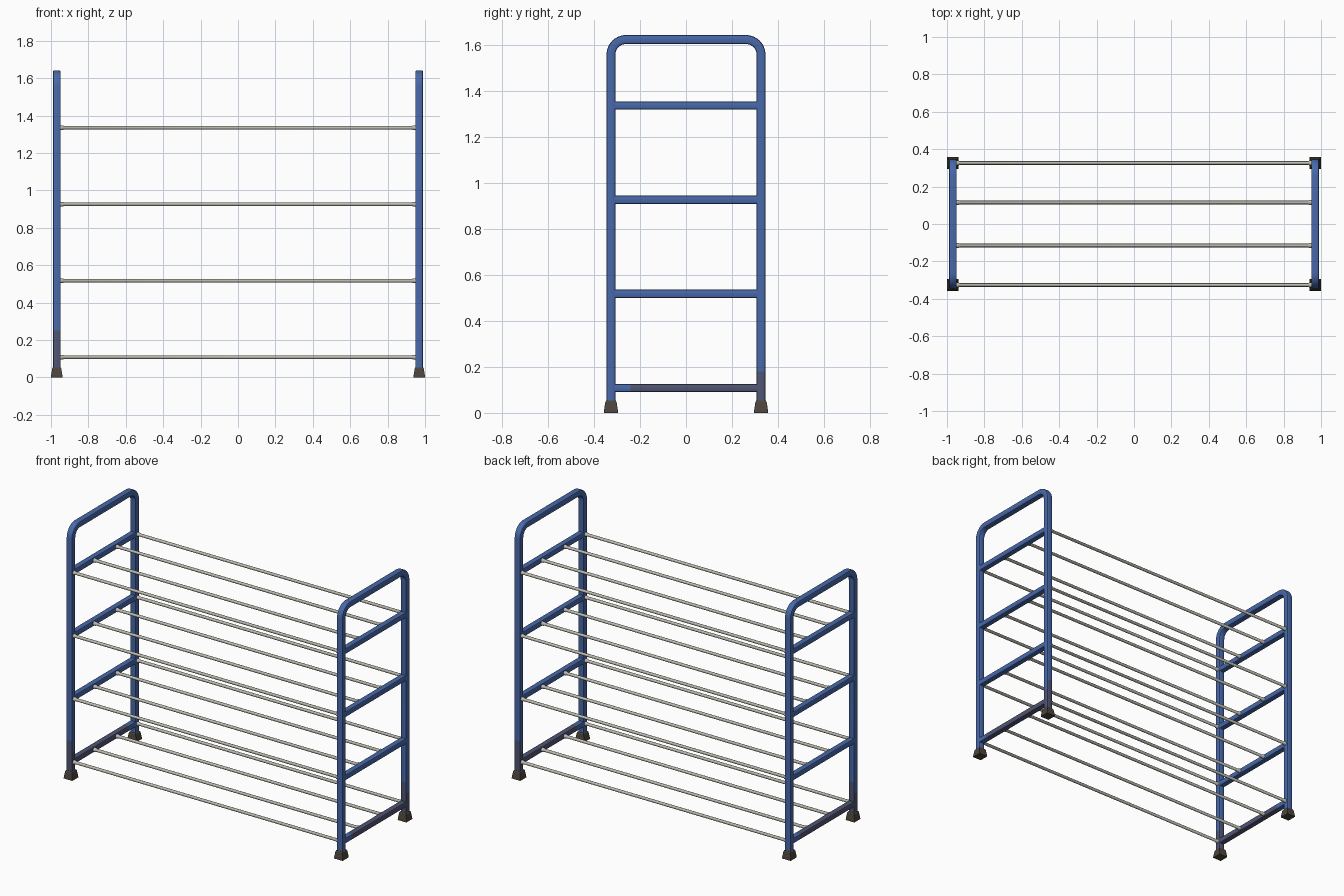
import bpy, bmesh, math
from mathutils import Vector

if "Cube" in bpy.data.objects:
    bpy.data.objects.remove(bpy.data.objects["Cube"])

def material(name, rgb):
    m = bpy.data.materials.new(name)
    m.diffuse_color = (*rgb, 1)
    m.use_nodes = True
    m.node_tree.nodes["Principled BSDF"].inputs["Base Color"].default_value = m.diffuse_color
    return m

BLUE = material("blue_paint", (0.065, 0.14, 0.40))
DUSTY = material("dusty_blue", (0.08, 0.09, 0.17))
STEEL = material("pale_steel", (0.50, 0.49, 0.43))
RUBBER = material("dark_brown_rubber", (0.075, 0.06, 0.045))

FX, LY = 0.969, 0.326                      # frame x, leg y
SHELVES = (0.108, 0.517, 0.926, 1.335)     # shelf heights
ROD_Y = (-LY, -0.115, 0.115, LY)

def finish(bm, name, mats, smooth=True):
    bmesh.ops.recalc_face_normals(bm, faces=bm.faces)
    me = bpy.data.meshes.new(name)
    bm.to_mesh(me)
    bm.free()
    ob = bpy.data.objects.new(name, me)
    bpy.context.collection.objects.link(ob)
    for m in mats:
        me.materials.append(m)
    if smooth:
        bpy.ops.object.select_all(action='DESELECT')
        ob.select_set(True)
        bpy.context.view_layer.objects.active = ob
        bpy.ops.object.shade_smooth_by_angle(angle=math.radians(32))
    return ob

def section(w, h, r, n=2):
    """Rounded rectangle profile."""
    pts = []
    for i, (sx, sy) in enumerate(((1, 1), (-1, 1), (-1, -1), (1, -1))):
        for k in range(n + 1):
            a = math.pi / 2 * (i + k / n)
            pts.append((sx * (w / 2 - r) + r * math.cos(a), sy * (h / 2 - r) + r * math.sin(a)))
    return pts

def sweep(name, x, path, prof, dusty):
    """Sweep a profile along a path in the yz plane; dusty(face) picks the worn colour."""
    bm = bmesh.new()
    rings = []
    P = [Vector(p) for p in path]
    for i, p in enumerate(P):
        t = (P[min(i + 1, len(P) - 1)] - P[max(i - 1, 0)]).normalized()
        rings.append([bm.verts.new((x + u, p.x - t.y * v, p.y + t.x * v)) for u, v in prof])
    for a, b in zip(rings, rings[1:]):
        for k in range(len(prof)):
            j = (k + 1) % len(prof)
            bm.faces.new((a[k], a[j], b[j], b[k]))
    bm.faces.new(rings[0])
    bm.faces.new(rings[-1])
    bmesh.ops.recalc_face_normals(bm, faces=bm.faces)
    for f in bm.faces:
        f.material_index = int(dusty(f))
    return finish(bm, name, (BLUE, DUSTY))

def rod(name, y, z):
    """Thin shelf rod with a small collar at each end."""
    bm = bmesh.new()
    stations = ((-0.958, 0.013), (-0.938, 0.013), (-0.932, 0.0095),
                (0.932, 0.0095), (0.938, 0.013), (0.958, 0.013))
    n = 12
    rings = [[bm.verts.new((x, y + r * math.cos(k * math.tau / n), z + r * math.sin(k * math.tau / n)))
              for k in range(n)] for x, r in stations]
    for a, b in zip(rings, rings[1:]):
        for k in range(n):
            bm.faces.new((a[k], a[(k + 1) % n], b[(k + 1) % n], b[k]))
    bm.faces.new(rings[0])
    bm.faces.new(rings[-1])
    finish(bm, name, (STEEL,))

def foot(name, x, y):
    """Tapered rubber foot."""
    bm = bmesh.new()
    rings = [[bm.verts.new((x + sx * h, y + sy * h, z))
              for sx, sy in ((1, 1), (-1, 1), (-1, -1), (1, -1))]
             for z, h in ((0, 0.031), (0.012, 0.030), (0.047, 0.0245), (0.053, 0.021))]
    for a, b in zip(rings, rings[1:]):
        for k in range(4):
            bm.faces.new((a[k], a[(k + 1) % 4], b[(k + 1) % 4], b[k]))
    bm.faces.new(rings[0])
    bm.faces.new(rings[-1])
    finish(bm, name, (RUBBER,), False)

# Hoop path: up one leg, round the corners, down the other
R, TOP = 0.066, 1.622
leg = [(LY, z) for z in (0.03, 0.18, 0.25)]
arc = [(LY - R + R * math.cos(a), TOP - R + R * math.sin(a))
       for a in (math.pi / 2 * k / 8 for k in range(9))]
half = leg + arc
hoop = half + [(-y, z) for y, z in reversed(half)]

for s, side in ((-1, "left"), (1, "right")):
    # Worn paint: low on one leg of each frame, and along the bottom bar
    def worn_leg(f, s=s):
        c = f.calc_center_median()
        return c.y * s > 0 and c.z < (0.25 if abs(f.normal.y) > 0.5 else 0.18)

    def worn_bar(f, s=s):
        c = f.calc_center_median()
        return c.z < 0.2 and c.y * s > -0.24

    sweep(f"{side}_frame_hoop", s * FX, hoop, section(0.042, 0.039, 0.008), worn_leg)
    for i, z in enumerate(SHELVES):
        sweep(f"{side}_crossbar_{i + 1}", s * FX,
              [(-0.312 * s, z), (-0.24 * s, z), (0.312 * s, z)],
              section(0.038, 0.036, 0.007), worn_bar)
    for t, end in ((-1, "front"), (1, "back")):
        foot(f"{side}_{end}_foot", s * FX, t * LY)

# Shelf rods
for i, z in enumerate(SHELVES):
    for j, y in enumerate(ROD_Y):
        rod(f"shelf_{i + 1}_rod_{j + 1}", y, z)
